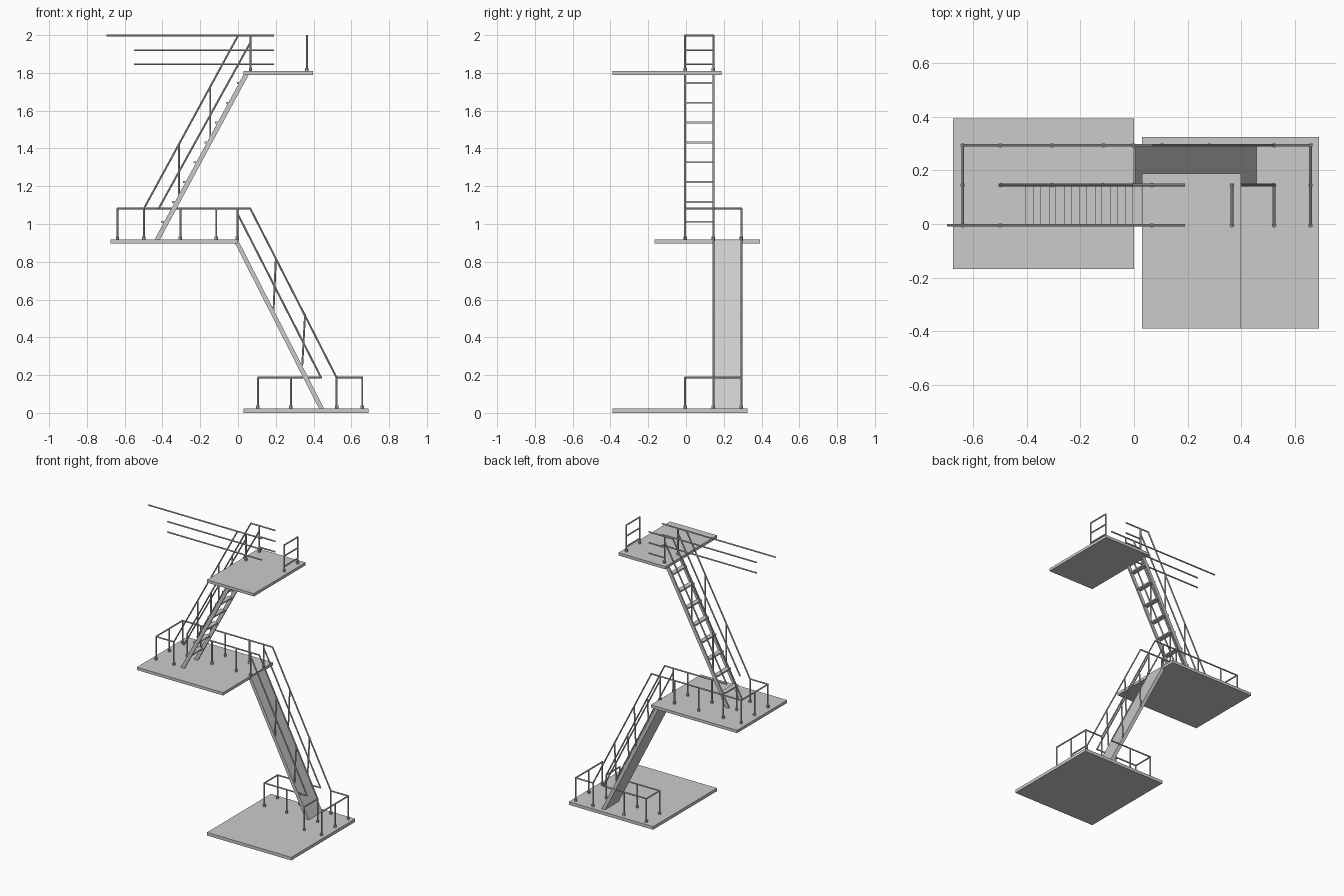
import bpy, bmesh, math
from mathutils import Vector, Matrix

if "Cube" in bpy.data.objects:
    bpy.data.objects.remove(bpy.data.objects["Cube"])

R = 0.005


def finish(name, bm):
    bmesh.ops.recalc_face_normals(bm, faces=bm.faces)
    me = bpy.data.meshes.new(name)
    bm.to_mesh(me)
    bm.free()
    ob = bpy.data.objects.new(name, me)
    bpy.context.collection.objects.link(ob)
    return ob


def add_box(bm, x0, x1, y0, y1, z0, z1):
    m = Matrix.Translation(((x0 + x1) / 2, (y0 + y1) / 2, (z0 + z1) / 2)) \
        @ Matrix.Diagonal((x1 - x0, y1 - y0, z1 - z0, 1))
    bmesh.ops.create_cube(bm, size=1, matrix=m)


def add_tube(bm, a, b, r=R):
    a, b = Vector(a), Vector(b)
    d = b - a
    m = Matrix.Translation((a + b) / 2) @ d.to_track_quat('Z', 'Y').to_matrix().to_4x4()
    bmesh.ops.create_cone(bm, cap_ends=True, segments=8, radius1=r, radius2=r,
                          depth=d.length + r, matrix=m)


def slab(name, *dims):
    bm = bmesh.new()
    add_box(bm, *dims)
    return finish(name, bm)


def rail(name, *paths):
    bm = bmesh.new()
    for p in paths:
        for a, b in zip(p, p[1:]):
            add_tube(bm, a, b)
    return finish(name, bm)


def posts(name, floor, top, spots):
    # upright tubes with a small round foot
    bm = bmesh.new()
    for x, y in spots:
        add_tube(bm, (x, y, floor), (x, y, top))
        add_tube(bm, (x, y, floor), (x, y, floor + 0.012), 0.009)
    return finish(name, bm)


def incline(name, profile, y0, y1):
    # x-z profile extruded across y
    bm = bmesh.new()
    f = bm.faces.new([bm.verts.new((x, y0, z)) for x, z in profile])
    ext = bmesh.ops.extrude_face_region(bm, geom=[f])
    bmesh.ops.translate(bm, vec=(0, y1 - y0, 0),
                        verts=[v for v in ext['geom'] if isinstance(v, bmesh.types.BMVert)])
    return finish(name, bm)


YA, YB, YC = -0.005, 0.145, 0.293      # the three rail lines
F0, F1, F2 = 0.022, 0.918, 1.81        # floor heights
H0, H1, H2 = 0.187, 1.082, 1.997       # rail heights

# Platforms
slab("bottom_platform", 0.03, 0.69, -0.39, 0.325, 0.0, F0)
slab("middle_platform", -0.675, 0.0, -0.168, 0.393, 0.898, F1)
slab("top_platform", 0.03, 0.398, -0.39, 0.188, 1.79, F2)

# Lower ramp
incline("lower_ramp", [(-0.022, 0.91), (0.003, 0.91), (0.457, 0.02), (0.43, 0.02)], YB - 0.005, YC)

# Upper ladder: stringers and flat treads
for n, y in (("near", YA), ("far", YB)):
    incline("ladder_stringer_" + n,
            [(-0.443, 0.915), (-0.415, 0.915), (0.062, 1.80), (0.034, 1.80)], y - 0.005, y + 0.005)
bm = bmesh.new()
for i in range(8):
    x, z = -0.407 + 0.0573 * i, 1.012 + 0.105 * i
    add_box(bm, x, x + 0.034, YA, YB, z - 0.005, z + 0.005)
finish("ladder_treads", bm)

# Sloping handrails of the ladder and the ramp, with their uprights
for n, y in (("near", YA), ("far", YB)):
    rail("ladder_handrail_" + n,
         [(-0.498, y, H1), (0.0, y, H2), (0.188, y, H2)],
         [(-0.42, y, H1), (0.065, y, 1.96)],
         [(-0.313, y, 1.14), (-0.313, y, 1.42)],
         [(-0.147, y, 1.45), (-0.147, y, 1.73)])
for n, y in (("near", YB), ("far", YC)):
    rail("ramp_handrail_" + n,
         [(0.0, y, H1), (0.065, y, H1), (0.522, y, H0)],
         [(0.0, y, 1.05), (0.44, y, H0)],
         [(0.188, y, 0.54), (0.2, y, 0.81)],
         [(0.34, y, 0.25), (0.355, y, 0.52)])

# Bottom platform guards
rail("bottom_entry_rail", [(0.522, YC, H0), (0.658, YC, H0), (0.658, YA, H0)],
     [(0.522, YB, H0), (0.522, YA, H0)])
rail("bottom_under_ramp_rail",
     [(0.44, YC, H0), (0.105, YC, H0), (0.105, YB, H0), (0.44, YB, H0)])
posts("bottom_posts", F0, H0,
      [(0.522, YA), (0.522, YB), (0.522, YC), (0.658, YA), (0.658, YB), (0.658, YC),
       (0.105, YB), (0.105, YC), (0.28, YB), (0.28, YC)])

# Middle platform guards
rail("middle_outer_rail",
     [(-0.498, YA, H1), (-0.638, YA, H1), (-0.638, YC, H1), (0.0, YC, H1)])
rail("middle_divider_rail", [(-0.42, YB, H1), (0.0, YB, H1)])
posts("middle_posts", F1, H1,
      [(-0.638, YA), (-0.638, YB), (-0.638, YC), (-0.498, YA), (-0.498, YB)]
      + [(x, y) for x in (-0.305, -0.115, -0.003) for y in (YB, YC)] + [(-0.498, YC)])

# Top platform bars: long on the near side, short on the far side
rail("top_long_bars", [(-0.695, YA, H2), (0.188, YA, H2)],
     *[[(-0.547, YA, z), (0.188, YA, z)] for z in (1.92, 1.846)])
rail("top_short_bars", *[[(0.065, YB, z), (0.188, YB, z)] for z in (1.92, 1.846)])
posts("top_posts", F2, H2, [(x, y) for x in (0.066, 0.365) for y in (YA, YB)])
rail("top_end_bars", *[[(0.365, YA, z), (0.365, YB, z)] for z in (H2, 1.92, 1.846)])
